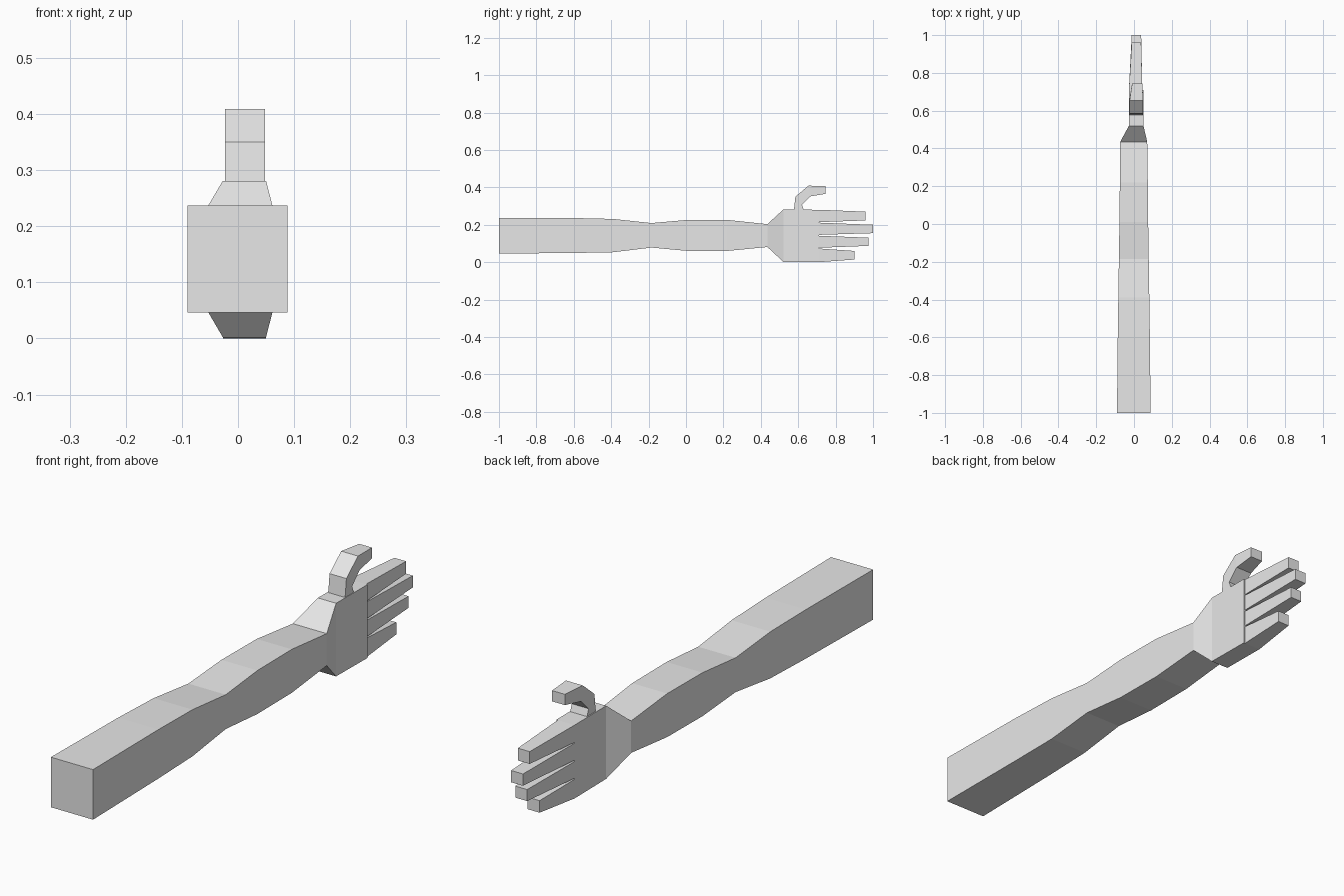
import bpy

cube = bpy.data.objects.get("Cube")
if cube:
    bpy.data.objects.remove(cube, do_unlink=True)

grey = bpy.data.materials.new("light grey")
grey.use_nodes = True
colour = (0.8, 0.8, 0.8, 1)
grey.diffuse_color = colour
grey.node_tree.nodes["Principled BSDF"].inputs["Base Color"].default_value = colour


def loft(name, rings, cap_start=True, cap_end=True):
    """Join four-cornered rings into one flat-shaded tube."""
    verts = [v for ring in rings for v in ring]
    faces = []
    for r in range(len(rings) - 1):
        a, b = 4 * r, 4 * r + 4
        for i in range(4):
            j = (i + 1) % 4
            faces.append((a + i, a + j, b + j, b + i))
    if cap_start:
        faces.append((3, 2, 1, 0))
    if cap_end:
        n = len(verts) - 4
        faces.append((n, n + 1, n + 2, n + 3))
    mesh = bpy.data.meshes.new(name)
    mesh.from_pydata(verts, [], faces)
    mesh.materials.append(grey)
    obj = bpy.data.objects.new(name, mesh)
    bpy.context.collection.objects.link(obj)
    return obj


def section(y, x0, x1, z0, z1):
    """Upright rectangle across the arm at y."""
    return [(x0, y, z0), (x1, y, z0), (x1, y, z1), (x0, y, z1)]


def bar(y, z, x0, x1, y2, z2):
    """Cross-section of the thumb between an outer and an inner point."""
    return [(x0, y, z), (x0, y2, z2), (x1, y2, z2), (x1, y, z)]


# Arm, wrist and palm
loft("arm_and_palm", [
    section(-1.0, -0.09, 0.088, 0.046, 0.237),
    section(-0.6, -0.086, 0.084, 0.049, 0.236),
    section(-0.39, -0.083, 0.081, 0.053, 0.231),
    section(-0.185, -0.08, 0.078, 0.078, 0.209),
    section(0.01, -0.077, 0.075, 0.06, 0.226),
    section(0.22, -0.075, 0.073, 0.06, 0.226),
    section(0.435, -0.073, 0.07, 0.081, 0.203),
    section(0.52, -0.027, 0.05, 0.002, 0.281),
    section(0.71, -0.027, 0.05, 0.0, 0.28),
])

# Tapering fingers: tip y, base bottom and top, tip bottom and top
fingers = {
    "index_finger": (0.96, 0.214, 0.28, 0.223, 0.27),
    "middle_finger": (1.0, 0.146, 0.211, 0.155, 0.2),
    "ring_finger": (0.975, 0.077, 0.141, 0.087, 0.131),
    "little_finger": (0.9, 0.0, 0.073, 0.014, 0.06),
}
for name, (tip, b0, b1, t0, t1) in fingers.items():
    loft(name, [section(0.71, -0.027, 0.044, b0, b1),
                section(tip, -0.012, 0.038, t0, t1)], cap_start=False)

# Hooked thumb
loft("thumb", [
    bar(0.577, 0.279, -0.023, 0.048, 0.63, 0.279),
    bar(0.585, 0.35, -0.023, 0.048, 0.62, 0.307),
    bar(0.655, 0.409, -0.023, 0.048, 0.665, 0.352),
    bar(0.745, 0.406, -0.01, 0.044, 0.745, 0.365),
], cap_start=False)
